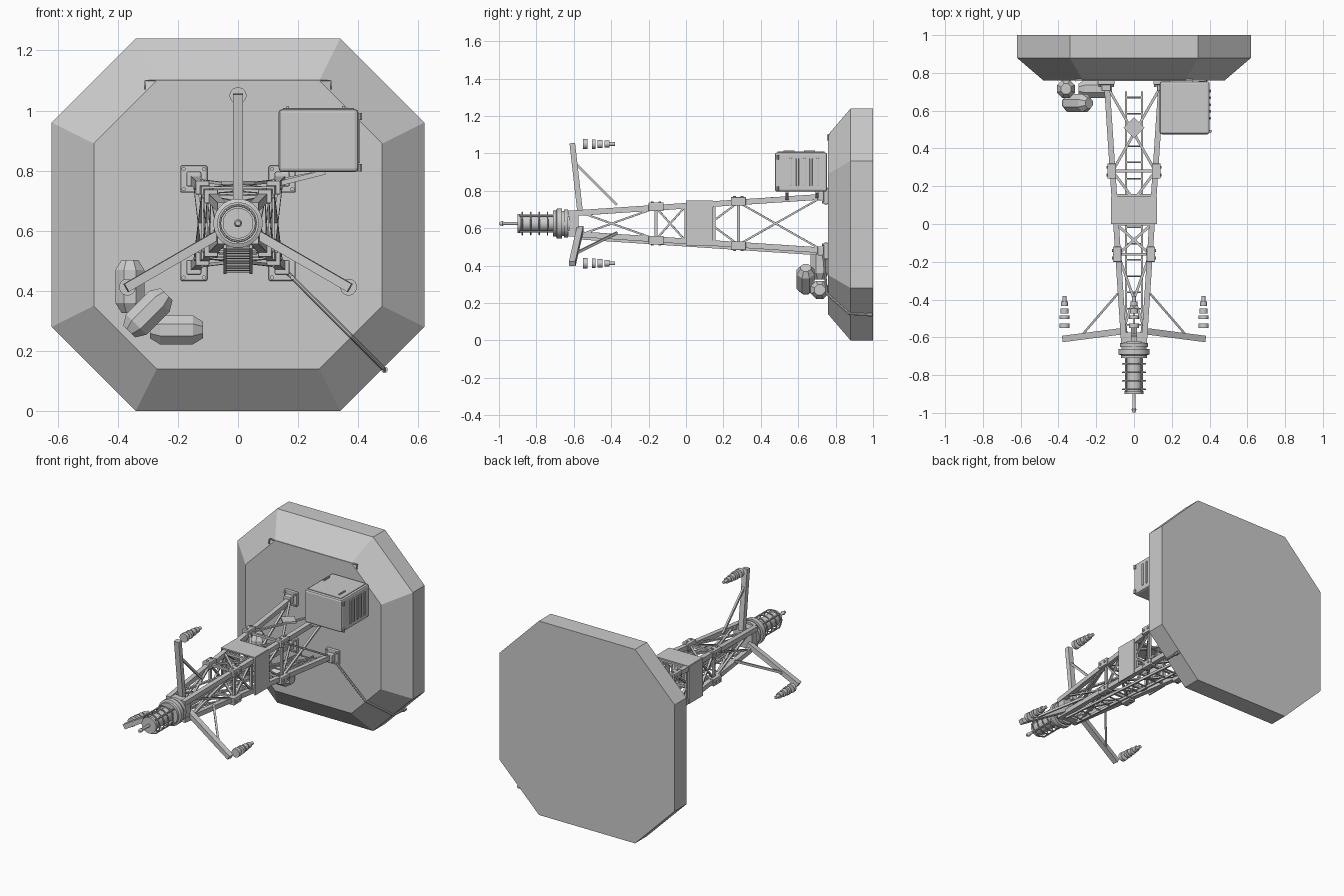
import bpy, bmesh, math
from mathutils import Vector, Matrix

old = bpy.data.objects.get("Cube")
if old:
    bpy.data.objects.remove(old)

grey = bpy.data.materials.new("steel grey")
grey.use_nodes = True
COL = (0.6, 0.6, 0.6, 1)
grey.diffuse_color = COL
grey.node_tree.nodes["Principled BSDF"].inputs["Base Color"].default_value = COL
ZC = 0.625  # height of the tower axis


def make(name, bm, smooth=False, bevel=0):
    bmesh.ops.recalc_face_normals(bm, faces=bm.faces)
    me = bpy.data.meshes.new(name)
    bm.to_mesh(me)
    bm.free()
    me.materials.append(grey)
    ob = bpy.data.objects.new(name, me)
    bpy.context.collection.objects.link(ob)
    if bevel:
        mod = ob.modifiers.new("Bevel", 'BEVEL')
        mod.width, mod.segments = bevel, 2
    if smooth:
        bpy.ops.object.select_all(action='DESELECT')
        ob.select_set(True)
        bpy.context.view_layer.objects.active = ob
        bpy.ops.object.shade_smooth_by_angle(angle=math.radians(40))
    return ob


def frame(p, d):
    """Matrix at p whose local z runs along d."""
    d = d.normalized()
    ref = Vector((0, 0, 1)) if abs(d.z) < 0.9 else Vector((0, 1, 0))
    a = ref.cross(d).normalized()
    m = Matrix((a, d.cross(a), d)).transposed().to_4x4()
    m.translation = p
    return m


def beam(bm, p, q, w, h=None):
    p, q = Vector(p), Vector(q)
    m = frame((p + q) / 2, q - p) @ Matrix.Diagonal((w, h or w, (q - p).length, 1))
    bmesh.ops.create_cube(bm, size=1, matrix=m)


def block(bm, centre, size):
    bmesh.ops.create_cube(bm, size=1, matrix=Matrix.Translation(centre) @ Matrix.Diagonal((*size, 1)))


def lathe(bm, profile, p, d, n=20):
    """Closed solid of revolution from (distance, radius) pairs along d."""
    m = frame(Vector(p), Vector(d))
    rings = []
    for t, r in profile:
        angs = [2 * math.pi * (i + 0.5) / n for i in range(n)]
        rings.append([bm.verts.new(m @ Vector((r * math.cos(a), r * math.sin(a), t))) for a in angs])
    for a, b in zip(rings, rings[1:]):
        for i in range(n):
            bm.faces.new((a[i], a[(i + 1) % n], b[(i + 1) % n], b[i]))
    bm.faces.new(rings[0])
    bm.faces.new(rings[-1])


def rod(bm, p, q, r, n=8):
    p, q = Vector(p), Vector(q)
    lathe(bm, [(0, r), ((q - p).length, r)], p, q - p, n)


def half(y):
    """Half width of the tower at y."""
    return 0.054 + (y + 0.62) * 0.066


def corner(sx, y, sz, out=0.0):
    h = half(y) + out
    return Vector((sx * h, y, ZC + sz * h))


CORNERS = [(1, 1), (-1, 1), (-1, -1), (1, -1)]
SIDES = list(zip(CORNERS, CORNERS[1:] + CORNERS[:1]))

# Octagonal foundation with a sloped front rim
bm = bmesh.new()
rings = []
for y, h, c in ((0.76, 0.48, 0.27), (0.88, 0.62, 0.34), (1.0, 0.62, 0.34)):
    pts = [(c, h), (h, c), (h, -c), (c, -h), (-c, -h), (-h, -c), (-h, c), (-c, h)]
    rings.append([bm.verts.new((x, y, 0.62 + z)) for x, z in pts])
for a, b in zip(rings, rings[1:]):
    for i in range(8):
        bm.faces.new((a[i], a[(i + 1) % 8], b[(i + 1) % 8], b[i]))
bm.faces.new(rings[0])
bm.faces.new(rings[-1])
make("foundation", bm)

# Thin edging strip on the foundation
bm = bmesh.new()
block(bm, (0, 0.762, 1.1), (0.62, 0.01, 0.004))
for s in (1, -1):
    block(bm, (s * 0.31, 0.758, 1.085), (0.004, 0.008, 0.03))
make("foundation_edging", bm)

# Legs, feet and joint clamps
legs, feet, clamps, bolts = [bmesh.new() for _ in range(4)]
for sx, sz in CORNERS:
    beam(legs, corner(sx, 0.75, sz), corner(sx, -0.63, sz), 0.03)
    foot = Vector((sx * 0.147, 0.748, ZC + sz * 0.147))
    block(feet, foot, (0.09, 0.024, 0.09))
    block(feet, foot + Vector((0, -0.025, 0)), (0.05, 0.04, 0.05))
    for dx, dz in CORNERS:
        b = foot + Vector((dx * 0.034, -0.01, dz * 0.034))
        rod(bolts, b, b + Vector((0, -0.012, 0)), 0.007)
    for y in (0.28, -0.16):
        c = corner(sx, y, sz, 0.005)
        block(clamps, c, (0.046, 0.08, 0.046))
        for dy in (-0.02, 0.02):
            b = c + Vector((0, dy, 0))
            rod(bolts, b, b + Vector((sx * 0.028, 0, 0)), 0.008)
            rod(bolts, b, b + Vector((0, 0, sz * 0.028)), 0.008)
make("tower_legs", legs)
make("feet", feet, bevel=0.006)
make("joint_clamps", clamps, bevel=0.004)
make("bolts", bolts)

# Cross bracing on all four sides
bm = bmesh.new()
for (ax, az), (bx, bz) in SIDES:
    for y in (0.28, 0.15, 0.0, -0.16, -0.6):
        beam(bm, corner(ax, y, az), corner(bx, y, bz), 0.015)
    for y0, y1 in ((0.73, 0.28), (0.28, 0.0), (0.0, -0.16), (-0.16, -0.56)):
        beam(bm, corner(ax, y0, az), corner(bx, y1, bz), 0.014, 0.01)
        beam(bm, corner(bx, y0, bz), corner(ax, y1, az), 0.014, 0.01)
make("cross_bracing", bm)

# Diamond gusset on the upper bracing
bm = bmesh.new()
beam(bm, (-0.028, 0.482, ZC + 0.135), (0.028, 0.538, ZC + 0.135), 0.079, 0.012)
make("gusset_plate", bm)

# Sheet panels wrapping the waist
bm = bmesh.new()
block(bm, (0, 0.073, ZC + 0.118), (0.236, 0.145, 0.008))
for s in (1, -1):
    block(bm, (s * 0.118, 0.073, ZC), (0.008, 0.145, 0.24))
make("waist_panels", bm)

# Ladder along the underside
bm = bmesh.new()
lad = lambda x, y: Vector((x, y, ZC - half(y) - 0.02))
for s in (1, -1):
    beam(bm, lad(s * 0.043, 0.7), lad(s * 0.043, -0.58), 0.01, 0.016)
for i in range(15):
    y = 0.67 - i * 0.086
    rod(bm, lad(-0.043, y), lad(0.043, y), 0.005, 6)
make("ladder", bm)

# Head collar, mast core and tip
bm = bmesh.new()
lathe(bm, [(0.61, 0.06), (0.63, 0.06), (0.63, 0.076), (0.652, 0.076), (0.652, 0.068), (0.662, 0.068),
           (0.662, 0.082), (0.69, 0.082), (0.695, 0.07), (0.71, 0.07), (0.71, 0.042), (0.885, 0.042),
           (0.885, 0.051), (0.9, 0.051), (0.9, 0.009), (0.975, 0.009), (0.98, 0.013), (0.998, 0.008)],
      (0, 0, ZC), (0, -1, 0), 24)
make("mast_head", bm, smooth=True)
bm = bmesh.new()
block(bm, (0, -0.6, ZC), (0.13, 0.05, 0.13))
make("head_block", bm)

# Light cage around the mast core
bm = bmesh.new()
for y in (-0.74, -0.785, -0.83, -0.875):
    pts = [Vector((0.06 * math.cos(a), y, ZC + 0.06 * math.sin(a)))
           for a in (i * math.pi / 8 for i in range(16))]
    for i, p in enumerate(pts):
        rod(bm, p, pts[i - 1], 0.004, 6)
for i in range(4):
    a = math.pi / 4 + i * math.pi / 2
    x, z = 0.06 * math.cos(a), ZC + 0.06 * math.sin(a)
    rod(bm, (x, -0.7, z), (x, -0.89, z), 0.005, 6)
make("mast_cage", bm)

# Three arms with stays and insulators
arms, stays, insulators = [bmesh.new() for _ in range(3)]
for k in range(3):
    a = math.pi / 2 + k * 2 * math.pi / 3
    at = lambda r, y: Vector((r * math.cos(a), y, ZC + r * math.sin(a)))
    beam(arms, at(0.05, -0.565), at(0.43, -0.608), 0.034, 0.03)
    beam(stays, at(0.32, -0.59), at(0.1, -0.37), 0.012, 0.014)
    for y0, y1, r in ((-0.55, -0.527, 0.028), (-0.503, -0.485, 0.026),
                      (-0.473, -0.447, 0.022), (-0.435, -0.41, 0.018), (-0.41, -0.38, 0.01)):
        rod(insulators, at(0.425, y0), at(0.425, y1), r, 16)
make("arms", arms)
make("arm_stays", stays)
make("insulators", insulators, smooth=True)

# Equipment cabinet with vents, lid and hinges
bm = bmesh.new()
block(bm, (0.268, 0.615, 0.9), (0.265, 0.28, 0.21))
make("cabinet", bm, bevel=0.012)
bm = bmesh.new()
for i in range(5):
    block(bm, (0.402, 0.56 + i * 0.036, 0.9), (0.009, 0.014, 0.15))
make("cabinet_vents", bm, bevel=0.003)
bm = bmesh.new()
block(bm, (0.268, 0.615, 1.005), (0.235, 0.25, 0.008))
for x, y in ((0.165, 0.66), (0.35, 0.55)):
    block(bm, (x, y, 1.011), (0.008, 0.06, 0.01))
for z in (0.81, 0.98):
    rod(bm, (0.405, 0.49, z - 0.012), (0.405, 0.49, z + 0.012), 0.008)
make("cabinet_fittings", bm)
bm = bmesh.new()
for y in (0.7, 0.54):
    beam(bm, corner(1, y, 1), (0.29, y, 0.795), 0.016)
make("cabinet_supports", bm)

# Faceted barrels piled beside the foot
for name, x, y, z, ang in (("upright_barrel", -0.36, 0.715, 0.415, 90),
                           ("leaning_barrel", -0.3, 0.64, 0.327, 45),
                           ("lying_barrel", -0.205, 0.715, 0.27, 0)):
    bm = bmesh.new()
    a = math.radians(ang)
    lathe(bm, [(-0.088, 0.03), (-0.055, 0.052), (0.055, 0.052), (0.088, 0.03)],
          (x, y, z), (math.cos(a), 0, math.sin(a)), 8)
    make(name, bm)

# Earthing cable running down over the rim
bm = bmesh.new()
path = [(0.16, 0.735, 0.465), (0.375, 0.752, 0.25), (0.483, 0.876, 0.142), (0.488, 0.998, 0.137)]
for p, q in zip(path, path[1:]):
    rod(bm, p, q, 0.007)
rod(bm, (0.488, 0.97, 0.137), (0.488, 0.995, 0.137), 0.011)
make("earthing_cable", bm)
